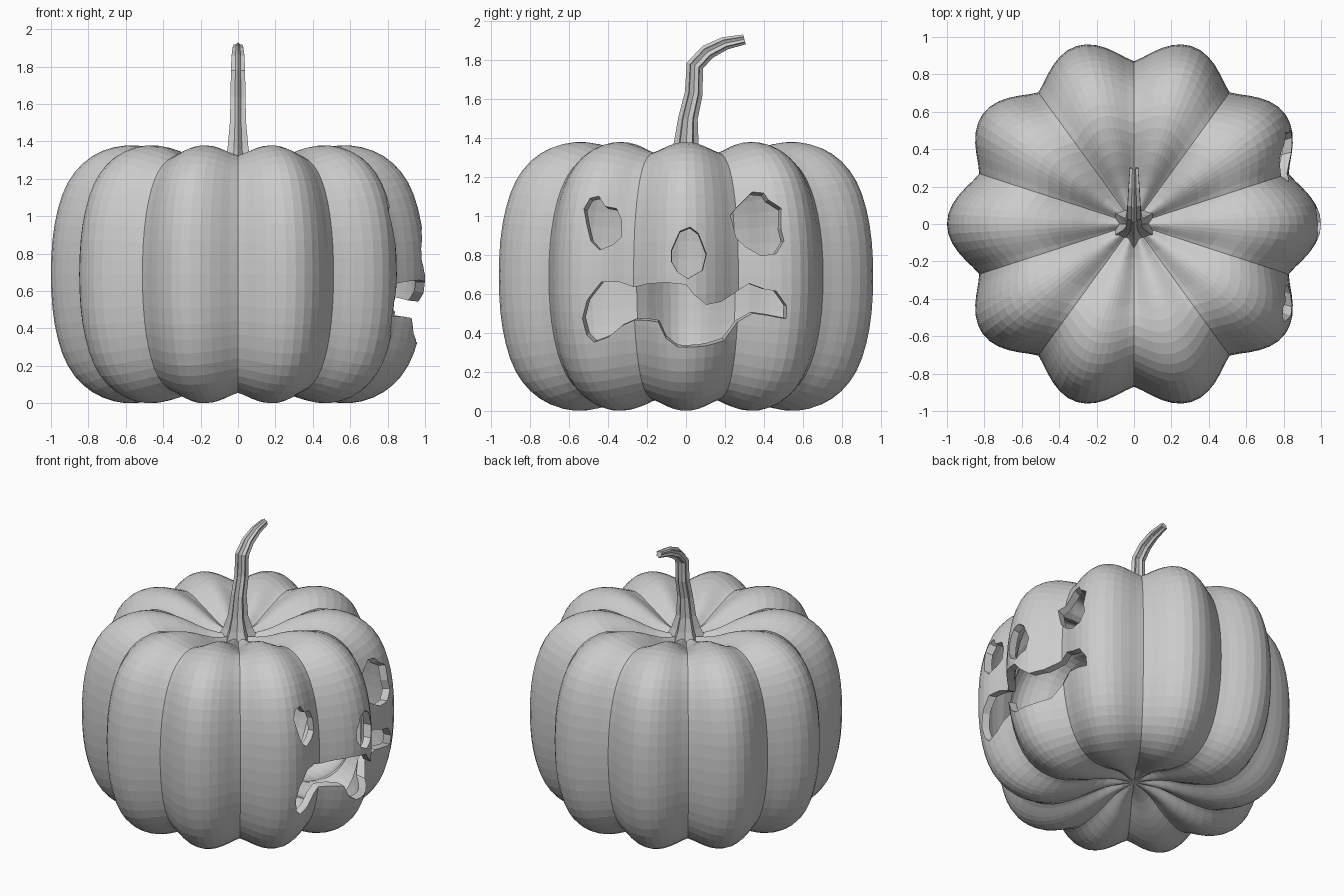
import bpy, bmesh, math
from mathutils import Vector

if "Cube" in bpy.data.objects:
    bpy.data.objects.remove(bpy.data.objects["Cube"])


def make_object(name, bm):
    bmesh.ops.recalc_face_normals(bm, faces=bm.faces)
    me = bpy.data.meshes.new(name)
    bm.to_mesh(me)
    bm.free()
    ob = bpy.data.objects.new(name, me)
    bpy.context.collection.objects.link(ob)
    return ob


def skin(bm, rings):
    """Bridge closed vertex rings and cap both ends."""
    rows = [[bm.verts.new(p) for p in r] for r in rings]
    n = len(rows[0])
    for a, b in zip(rows, rows[1:]):
        for i in range(n):
            j = (i + 1) % n
            bm.faces.new((a[i], a[j], b[j], b[i]))
    bm.faces.new(rows[0][::-1])
    bm.faces.new(rows[-1])


def spline(pts, sub):
    """Catmull-Rom resampling of an (r, z) profile."""
    p = [Vector(q) for q in pts]
    p = [2 * p[0] - p[1]] + p + [2 * p[-1] - p[-2]]
    out = []
    for i in range(1, len(p) - 2):
        a, b, c, d = p[i - 1:i + 3]
        for k in range(sub):
            t = k / sub
            out.append(0.5 * (2 * b + (c - a) * t + (2 * a - 5 * b + 4 * c - d) * t * t
                              + (3 * b - a - 3 * c + d) * t ** 3))
    return out + [p[-2]]


# Pumpkin shell: ten lobes, blended between a ridge and a groove profile
ridge = spline([(.03, .14), (.2, .1), (.4, .03), (.6, 0), (.78, .06), (.91, .2), (.98, .42), (1, .69),
                (.98, .96), (.91, 1.18), (.78, 1.32), (.6, 1.378), (.4, 1.35), (.2, 1.26), (.03, 1.22)], 3)
groove = spline([(.03, .14), (.18, .135), (.36, .08), (.54, .055), (.69, .11), (.79, .24), (.85, .44),
                 (.87, .69), (.85, .94), (.79, 1.14), (.69, 1.27), (.54, 1.325), (.36, 1.28),
                 (.18, 1.22), (.03, 1.21)], 3)
SEG = 120
rings = []
for a, b in zip(ridge, groove):
    ring = []
    for i in range(SEG):
        t = 2 * math.pi * i / SEG
        f = abs(math.cos(5 * t)) ** 1.3
        r, z = b.lerp(a, f)
        ring.append((r * math.cos(t), r * math.sin(t), z))
    rings.append(ring)
bm = bmesh.new()
skin(bm, rings)
shell = make_object("pumpkin_shell", bm)

# Face openings as (y, z) outlines
left_eye = [(-.56, 1.06), (-.53, 1.12), (-.48, 1.13), (-.44, 1.07), (-.38, 1.06), (-.35, .99),
            (-.35, .9), (-.39, .86), (-.46, .83), (-.51, .88), (-.54, .98)]
right_eye = [(.24, 1.02), (.29, 1.08), (.37, 1.16), (.43, 1.15), (.45, 1.11), (.52, 1.06),
             (.51, .95), (.525, .88), (.48, .81), (.4, .8), (.32, .85), (.27, .9)]
nose = [(-.07, .82), (-.03, .91), (.02, .93), (.06, .9), (.08, .85), (.1, .8), (.08, .72),
        (.01, .68), (-.04, .71), (-.07, .76)]
mouth = [(-.56, .46), (-.53, .56), (-.45, .66), (-.36, .66), (-.28, .63), (-.2, .65), (-.1, .66),
         (0, .65), (.04, .6), (.1, .55), (.18, .56), (.26, .6), (.34, .65), (.42, .62), (.48, .61),
         (.54, .53), (.54, .46), (.44, .48), (.36, .49), (.28, .44), (.2, .35), (.1, .34),
         (-.04, .34), (-.1, .38), (-.14, .46), (-.2, .46), (-.28, .45), (-.35, .42), (-.42, .36),
         (-.5, .33), (-.54, .37)]
bm = bmesh.new()
for outline in (left_eye, right_eye, nose, mouth):
    skin(bm, [[(x, y * (x + .6) / 1.5, .7 + (z - .7) * (x + .6) / 1.5) for y, z in outline]
              for x in (.35, 1.15)])
cutter = make_object("face_cutter", bm)
cutter.hide_render = True

# Hollow the shell, then cut the face
solid = shell.modifiers.new("wall", 'SOLIDIFY')
solid.thickness = .05
solid.offset = -1
cut = shell.modifiers.new("face", 'BOOLEAN')
cut.operation = 'DIFFERENCE'
cut.solver = 'EXACT'
cut.object = cutter
bpy.context.view_layer.objects.active = shell
shell.select_set(True)
for m in ("wall", "face"):
    bpy.ops.object.modifier_apply(modifier=m)
bpy.data.objects.remove(cutter, do_unlink=True)

# Stem: star-shaped section swept along a bent path (y, z, radius, tilt)
path = [(0, 1.2, .135, 0), (0, 1.27, .095, 0), (0, 1.36, .065, 0), (.01, 1.5, .05, -5), (.04, 1.63, .046, -8),
        (.045, 1.77, .044, -20), (.11, 1.84, .04, -50), (.2, 1.885, .034, -65), (.3, 1.905, .026, -75)]
rings = []
for y, z, r, tilt in path:
    c, s = math.cos(math.radians(tilt)), math.sin(math.radians(tilt))
    ring = []
    for i in range(12):
        t = math.pi * i / 6 + math.pi / 6
        k = r * (1 if i % 2 == 0 else .66)
        u, v = k * math.cos(t), k * math.sin(t)
        ring.append((u, y + v * c, z + v * s))
    rings.append(ring)
bm = bmesh.new()
skin(bm, rings)
make_object("stem", bm)
